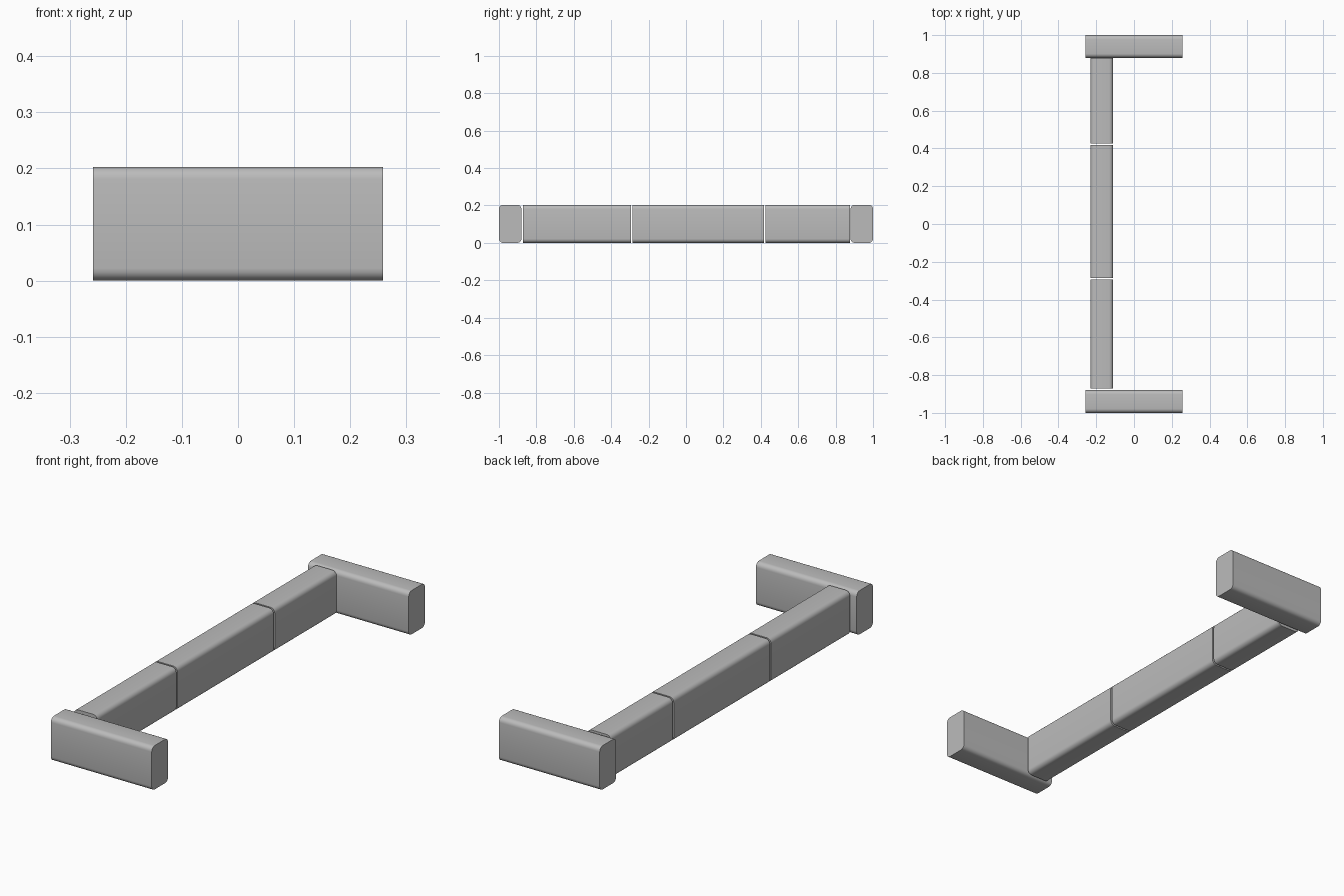
import bpy, math

if "Cube" in bpy.data.objects:
    bpy.data.objects.remove(bpy.data.objects["Cube"])

W, H, R = 0.12, 0.203, 0.022   # bar section and rounding of the long edges
STEPS = 5

grey = bpy.data.materials.new("plain grey")
grey.diffuse_color = (0.5, 0.5, 0.5, 1)
grey.use_nodes = True
grey.node_tree.nodes["Principled BSDF"].inputs["Base Color"].default_value = grey.diffuse_color


def section():
    """Rounded rectangle, centred across its width and standing on zero."""
    pts = []
    corners = ((W / 2 - R, H - R, 0), (R - W / 2, H - R, 90),
               (R - W / 2, R, 180), (W / 2 - R, R, 270))
    for cx, cz, start in corners:
        for i in range(STEPS + 1):
            a = math.radians(start + 90 * i / STEPS)
            pts.append((cx + R * math.cos(a), cz + R * math.sin(a)))
    return pts


def bar(name, centre, length, along_x=False):
    """Extrude the section into a bar with flat ends."""
    prof = section()
    n = len(prof)
    verts = [(u, s * length / 2, z) for s in (-1, 1) for u, z in prof]
    faces = [(i, i + n, (i + 1) % n + n, (i + 1) % n) for i in range(n)]
    faces += [tuple(range(n)), tuple(reversed(range(n, 2 * n)))]
    me = bpy.data.meshes.new(name)
    me.from_pydata(verts, [], faces)
    me.materials.append(grey)
    ob = bpy.data.objects.new(name, me)
    bpy.context.collection.objects.link(ob)
    ob.location = (centre[0], centre[1], 0)
    if along_x:
        ob.rotation_euler.z = math.pi / 2
    bpy.ops.object.select_all(action='DESELECT')
    ob.select_set(True)
    bpy.context.view_layer.objects.active = ob
    bpy.ops.object.shade_smooth_by_angle(angle=math.radians(35))


# End crossbars
bar("front_crossbar", (0, -1 + W / 2), 0.516, True)
bar("back_crossbar", (0, 1 - W / 2), 0.516, True)

# Long rail in three pieces with narrow gaps
for name, y0, y1 in (("front_rail", -0.872, -0.294),
                     ("middle_rail", -0.286, 0.418),
                     ("back_rail", 0.426, 0.878)):
    bar(name, (-0.17, (y0 + y1) / 2), y1 - y0)
